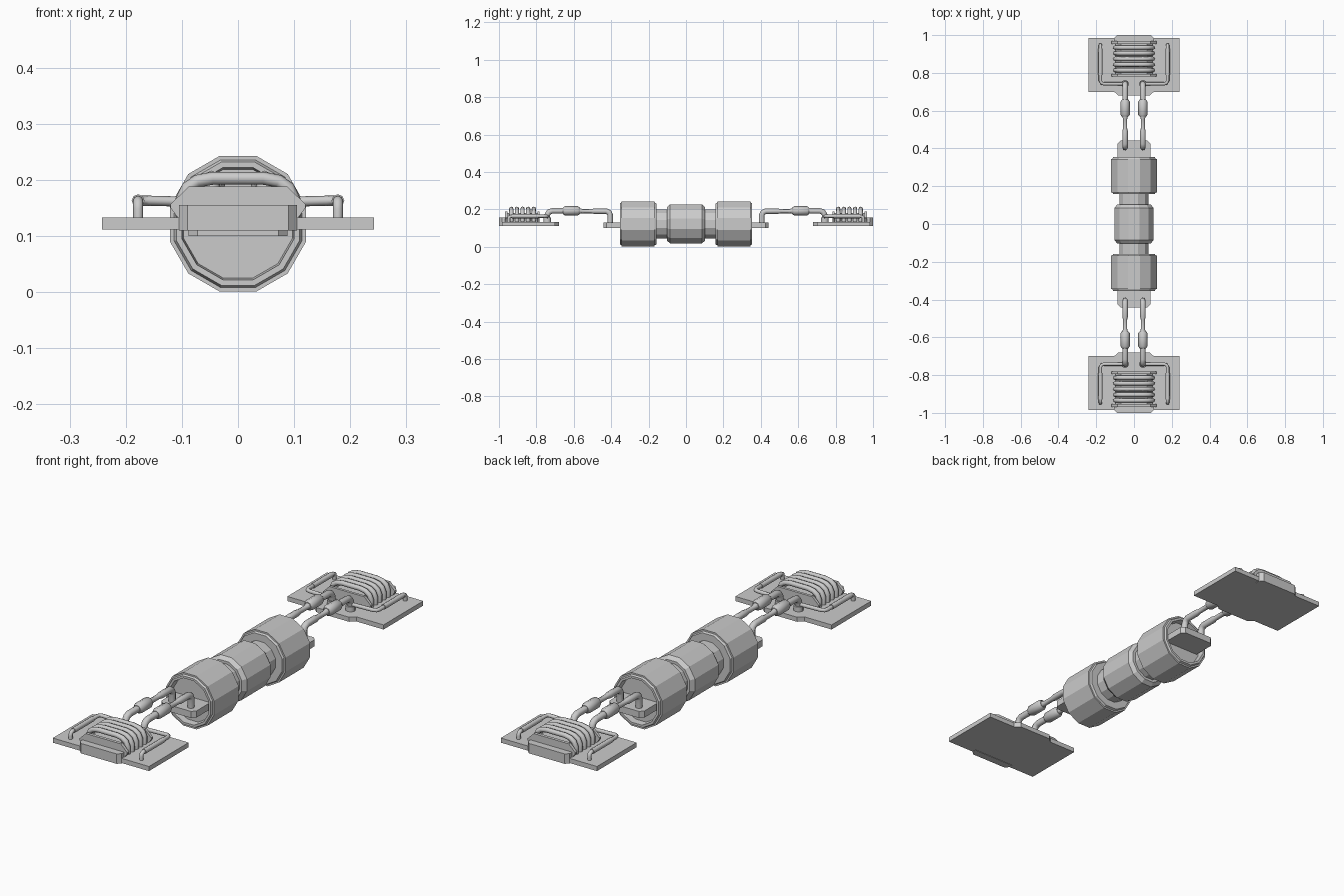
import bpy, bmesh, math

if "Cube" in bpy.data.objects:
    bpy.data.objects.remove(bpy.data.objects["Cube"])

AXIS_Z = 0.122  # height of the body centre line


def add(name, bm, mirror=(False, False), smooth=False):
    bmesh.ops.recalc_face_normals(bm, faces=bm.faces)
    me = bpy.data.meshes.new(name)
    bm.to_mesh(me)
    bm.free()
    ob = bpy.data.objects.new(name, me)
    bpy.context.collection.objects.link(ob)
    finish(ob, mirror, smooth)
    return ob


def finish(ob, mirror, smooth):
    if any(mirror):
        m = ob.modifiers.new("Mirror", 'MIRROR')
        m.use_axis = (mirror[0], mirror[1], False)
        m.use_mirror_merge = False
    if smooth:
        bpy.ops.object.select_all(action='DESELECT')
        ob.select_set(True)
        bpy.context.view_layer.objects.active = ob
        bpy.ops.object.shade_smooth_by_angle(angle=math.radians(50))


def lathe(name, profile, mirror=(False, False), n=12):
    """Revolve (y, apothem) points about the body axis, capping both ends."""
    bm = bmesh.new()
    rings = []
    for y, r in profile:
        R = r / math.cos(math.pi / n)
        rings.append([bm.verts.new((R * math.cos(2 * math.pi * (i + .5) / n), y,
                                    AXIS_Z + R * math.sin(2 * math.pi * (i + .5) / n)))
                      for i in range(n)])
    for a, b in zip(rings, rings[1:]):
        for i in range(n):
            j = (i + 1) % n
            bm.faces.new((a[i], a[j], b[j], b[i]))
    bm.faces.new(rings[0])
    bm.faces.new(rings[-1])
    return add(name, bm, mirror)


def prism(name, half, axis, lo, hi, mirror=(False, True)):
    """Extrude a half outline, reflected in x, along y or z."""
    pts = half + [(-x, v) for x, v in reversed(half)]
    bm = bmesh.new()

    def ring(d):
        return [bm.verts.new((x, v, d) if axis == 'Z' else (x, d, v)) for x, v in pts]
    a, b = ring(lo), ring(hi)
    bm.faces.new(a)
    bm.faces.new(b)
    for i in range(len(pts)):
        j = (i + 1) % len(pts)
        bm.faces.new((a[i], a[j], b[j], b[i]))
    return add(name, bm, mirror)


def tube(name, pts, radius, mirror=(True, True)):
    """Round pipe through points; a fourth value scales the radius."""
    cu = bpy.data.curves.new(name, 'CURVE')
    cu.dimensions = '3D'
    cu.bevel_depth = radius
    cu.bevel_resolution = 2
    cu.use_fill_caps = True
    sp = cu.splines.new('POLY')
    sp.points.add(len(pts) - 1)
    for p, q in zip(sp.points, pts):
        p.co = (*q[:3], 1)
        p.radius = q[3] if len(q) > 3 else 1
    tmp = bpy.data.objects.new(name + "_path", cu)
    bpy.context.collection.objects.link(tmp)
    bpy.context.view_layer.update()
    me = bpy.data.meshes.new_from_object(tmp.evaluated_get(bpy.context.evaluated_depsgraph_get()))
    bpy.data.objects.remove(tmp)
    ob = bpy.data.objects.new(name, me)
    bpy.context.collection.objects.link(ob)
    finish(ob, mirror, True)
    return ob


# central body: middle barrel with a narrow neck on each side
lathe("middle_barrel", [(-.17, .078), (-.102, .078), (-.102, .09), (-.085, .104), (.085, .104),
                        (.102, .09), (.102, .078), (.17, .078)])

# large end drums with stepped rims and a recessed outer end
lathe("end_drum", [(.158, .078), (.158, .110), (.168, .114), (.168, .121), (.345, .121),
                   (.345, .114), (.354, .110), (.354, .100), (.325, .097)], (False, True))

# connector shelf on each drum
prism("connector_shelf", [(.088, .32), (.088, .425), (.072, .441)], 'Z', .100, .130)

# circuit board with an inner tab
prism("board", [(.082, .680), (.105, .700), (.242, .700), (.242, .985)], 'Z', .112, .133)

# raised block at the outer edge of the board
prism("edge_block", [(.105, .965), (.105, .985), (.090, 1.0)], 'Z', .110, .155)

# coil core and its two cheek plates
prism("coil_core", [(.098, .13), (.098, .155), (.070, .180)], 'Y', .785, .962)
cheek = [(.105, .13), (.120, .150), (.120, .157), (.088, .188)]
prism("inner_cheek", cheek, 'Y', .782, .794)
prism("outer_cheek", cheek, 'Y', .954, .968)

# five windings over the core
arch = [(.100, .135), (.100, .165), (.090, .186), (.072, .198), (.045, .203)]
for k in range(5):
    y = .814 + k * .030
    path = [(x, y, z) for x, z in arch] + [(-x, y, z) for x, z in reversed(arch)]
    tube("winding_%d" % (k + 1), path, .0115, (False, True))

# paired cables from the drum shelf to the board
tube("cable", [(.047, .405, .115), (.047, .405, .168), (.047, .411, .183), (.047, .426, .190),
               (.047, .490, .190), (.047, .505, .190, .75), (.047, .555, .190, .75),
               (.047, .572, .192), (.047, .715, .192), (.047, .732, .186),
               (.047, .742, .170), (.047, .742, .12)], .0150)
tube("cable_sleeve", [(.047, .568, .192, .7), (.047, .578, .192), (.047, .648, .192),
                      (.047, .658, .192, .7)], .0245)
tube("cable_foot", [(.047, .742, .13), (.047, .742, .155)], .021)

# side pipes around each coil
tube("side_pipe", [(.047, .742, .160), (.160, .742, .163), (.173, .747, .163), (.178, .760, .163),
                   (.178, .936, .163), (.178, .946, .158), (.178, .948, .148), (.178, .948, .120)], .0090)
tube("side_pipe_sleeve", [(.178, .790, .163), (.178, .930, .163)], .0115)
